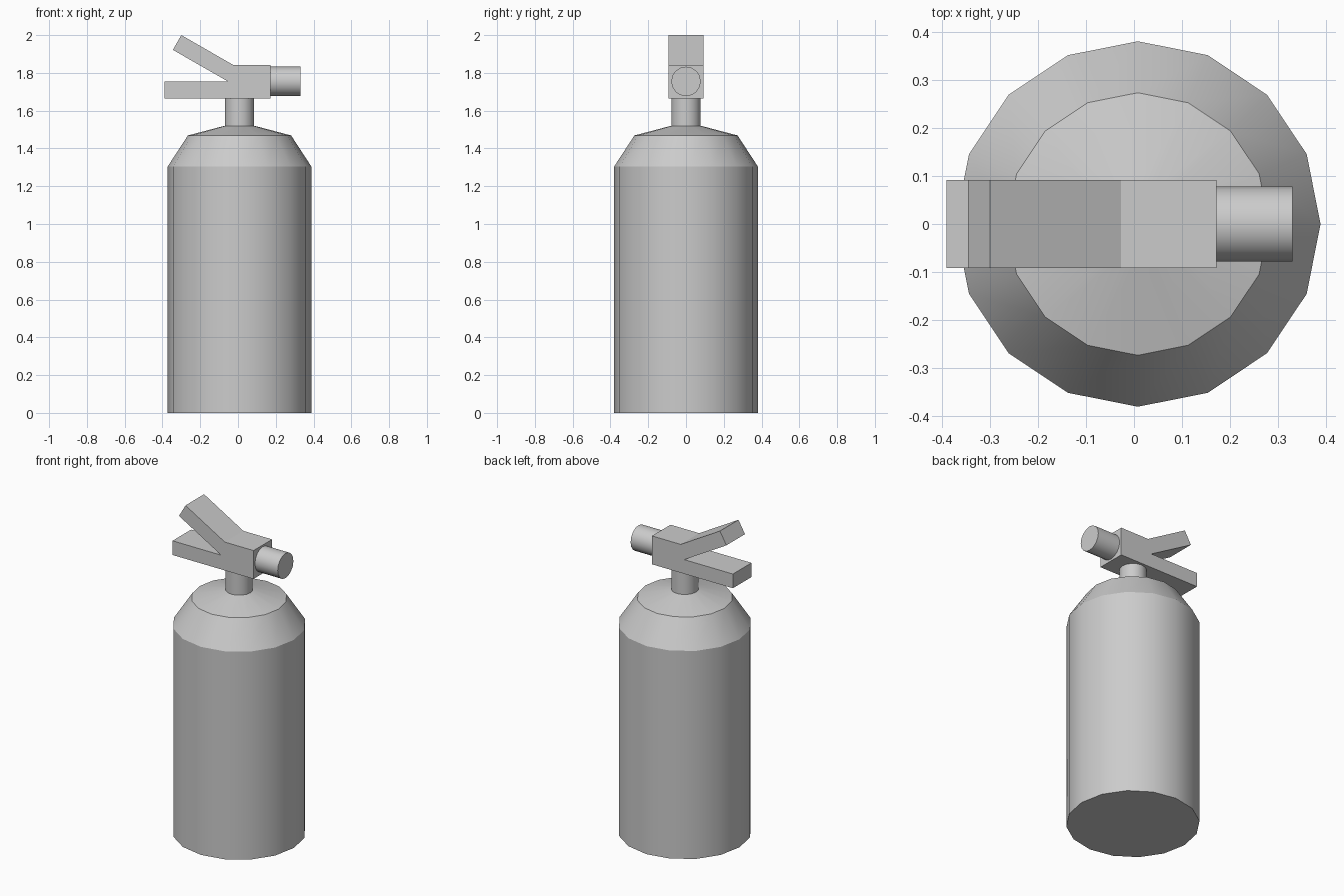
import bpy, bmesh, math
from mathutils import Matrix

if "Cube" in bpy.data.objects:
    bpy.data.objects.remove(bpy.data.objects["Cube"])

SIDES = 16
CX = 0.008  # axis of the tank


def finish(name, bm, smooth=True):
    bmesh.ops.recalc_face_normals(bm, faces=bm.faces)
    mesh = bpy.data.meshes.new(name)
    bm.to_mesh(mesh)
    bm.free()
    obj = bpy.data.objects.new(name, mesh)
    bpy.context.collection.objects.link(obj)
    if smooth:
        bpy.ops.object.select_all(action='DESELECT')
        obj.select_set(True)
        bpy.context.view_layer.objects.active = obj
        bpy.ops.object.shade_smooth_by_angle(angle=math.radians(28))
    return obj


def lathe(name, profile, matrix):
    """Closed turned solid from (radius, height) pairs."""
    bm = bmesh.new()
    rings = []
    for r, z in profile:
        rings.append([bm.verts.new((r * math.cos(2 * math.pi * i / SIDES),
                                    r * math.sin(2 * math.pi * i / SIDES), z))
                      for i in range(SIDES)])
    for a, b in zip(rings, rings[1:]):
        for i in range(SIDES):
            j = (i + 1) % SIDES
            bm.faces.new((a[i], a[j], b[j], b[i]))
    bm.faces.new(rings[0][::-1])
    bm.faces.new(rings[-1])
    bm.transform(matrix)
    return finish(name, bm)


# Tank with shoulder, shallow top and neck
lathe("tank", [(0.38, 0), (0.38, 1.305), (0.273, 1.469), (0.078, 1.52), (0.078, 1.665)],
      Matrix.Translation((CX, 0, 0)))

# Outlet nozzle pointing to +x
lathe("nozzle", [(0.078, 0), (0.078, 0.158)],
      Matrix.Translation((0.172, 0, 1.755)) @ Matrix.Rotation(math.pi / 2, 4, 'Y'))

# Valve block with carry handle and raised lever, extruded from a side profile
outline = [(0.172, 1.665), (0.172, 1.843), (-0.027, 1.843), (-0.30, 2.0),
           (-0.345, 1.922), (-0.052, 1.754), (-0.39, 1.754), (-0.39, 1.665)]
bm = bmesh.new()
face = bm.faces.new([bm.verts.new((x, -0.092, z)) for x, z in outline])
ext = bmesh.ops.extrude_face_region(bm, geom=[face], use_keep_orig=True)
bmesh.ops.translate(bm, vec=(0, 0.184, 0),
                    verts=[g for g in ext["geom"] if isinstance(g, bmesh.types.BMVert)])
finish("valve_handle", bm, smooth=False)
